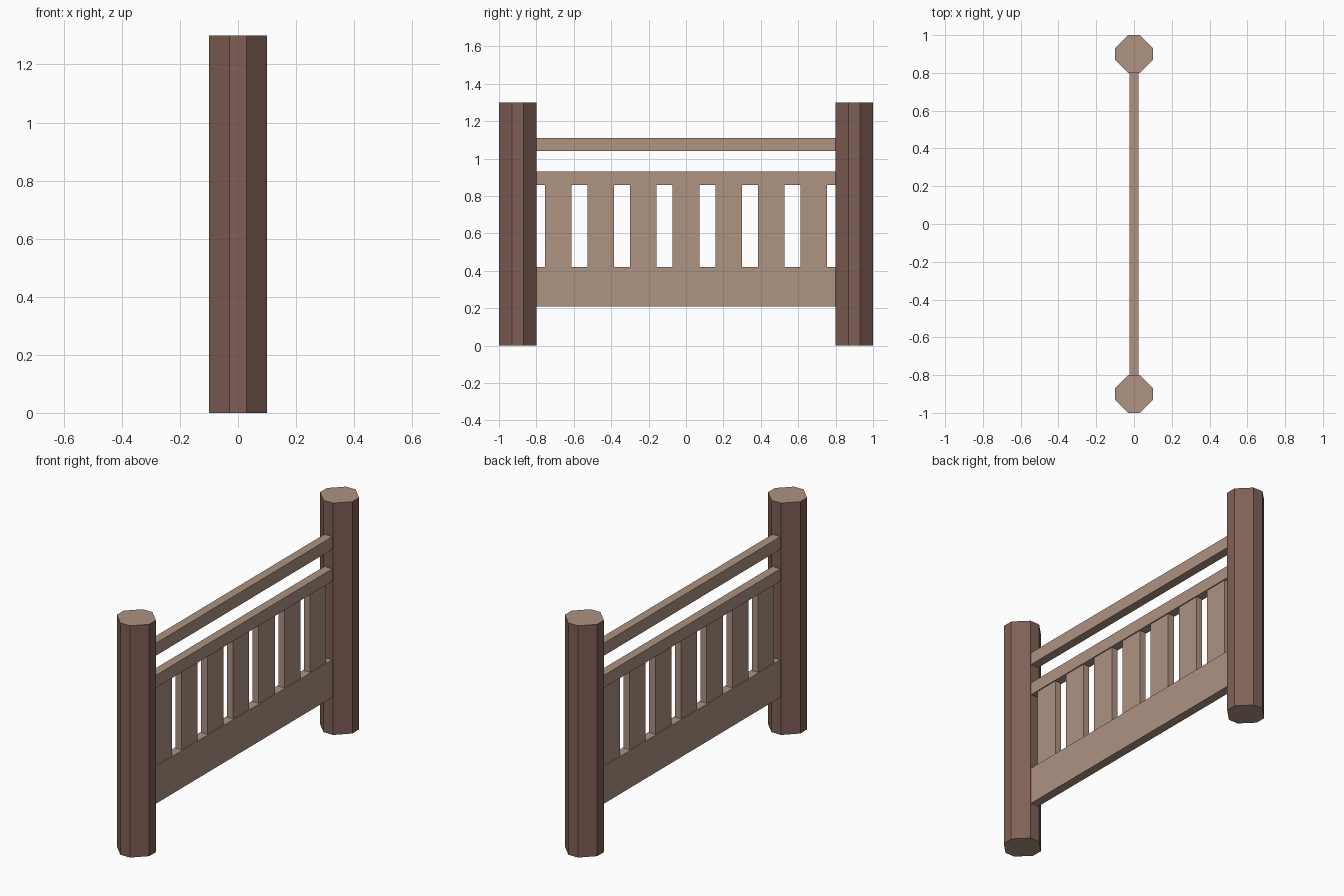
import bpy, bmesh

if "Cube" in bpy.data.objects:
    bpy.data.objects.remove(bpy.data.objects["Cube"])


def srgb(r, g, b):
    lin = lambda c: c / 12.92 if c <= 0.04045 else ((c + 0.055) / 1.055) ** 2.4
    return (lin(r / 255), lin(g / 255), lin(b / 255), 1.0)


def material(name, rgb):
    m = bpy.data.materials.new(name)
    m.diffuse_color = srgb(*rgb)
    m.use_nodes = True
    m.node_tree.nodes["Principled BSDF"].inputs["Base Color"].default_value = m.diffuse_color
    return m


BARK = material("bark brown", (128, 95, 86))
WOOD = material("cut wood tan", (173, 147, 130))


def add_object(name, bm, mats):
    bmesh.ops.recalc_face_normals(bm, faces=bm.faces)
    mesh = bpy.data.meshes.new(name)
    bm.to_mesh(mesh)
    bm.free()
    for m in mats:
        mesh.materials.append(m)
    ob = bpy.data.objects.new(name, mesh)
    bpy.context.collection.objects.link(ob)
    return ob


def box(name, half_x, y0, y1, z0, z1):
    bm = bmesh.new()
    bmesh.ops.create_cube(bm, size=1)
    for v in bm.verts:
        v.co.x *= 2 * half_x
        v.co.y = y0 if v.co.y < 0 else y1
        v.co.z = z0 if v.co.z < 0 else z1
    return add_object(name, bm, [WOOD])


# Chamfered octagonal post: bark sides, cut-wood ends
def post(name, y, r=0.1, f=0.03, height=1.3):
    outline = [(r, -f), (r, f), (f, r), (-f, r), (-r, f), (-r, -f), (-f, -r), (f, -r)]
    bm = bmesh.new()
    base = bm.faces.new([bm.verts.new((px, y + py, 0)) for px, py in outline])
    top = bmesh.ops.extrude_face_region(bm, geom=[base], use_keep_orig=True)
    verts = [e for e in top["geom"] if isinstance(e, bmesh.types.BMVert)]
    bmesh.ops.translate(bm, verts=verts, vec=(0, 0, height))
    bm.normal_update()
    for face in bm.faces:
        face.material_index = 1 if abs(face.normal.z) > 0.5 else 0
    return add_object(name, bm, [BARK, WOOD])


post("front_post", -0.9)
post("back_post", 0.9)

# Horizontal boards between the posts
box("hand_rail", 0.025, -0.8, 0.8, 1.04, 1.11)
box("upper_rail", 0.025, -0.8, 0.8, 0.86, 0.93)
box("bottom_board", 0.025, -0.8, 0.8, 0.21, 0.42)

# Seven upright slats, slightly thinner than the rails
for i in range(7):
    yc = (i - 3) * 0.2275
    box(f"slat_{i + 1}", 0.019, yc - 0.071, yc + 0.071, 0.42, 0.86)
